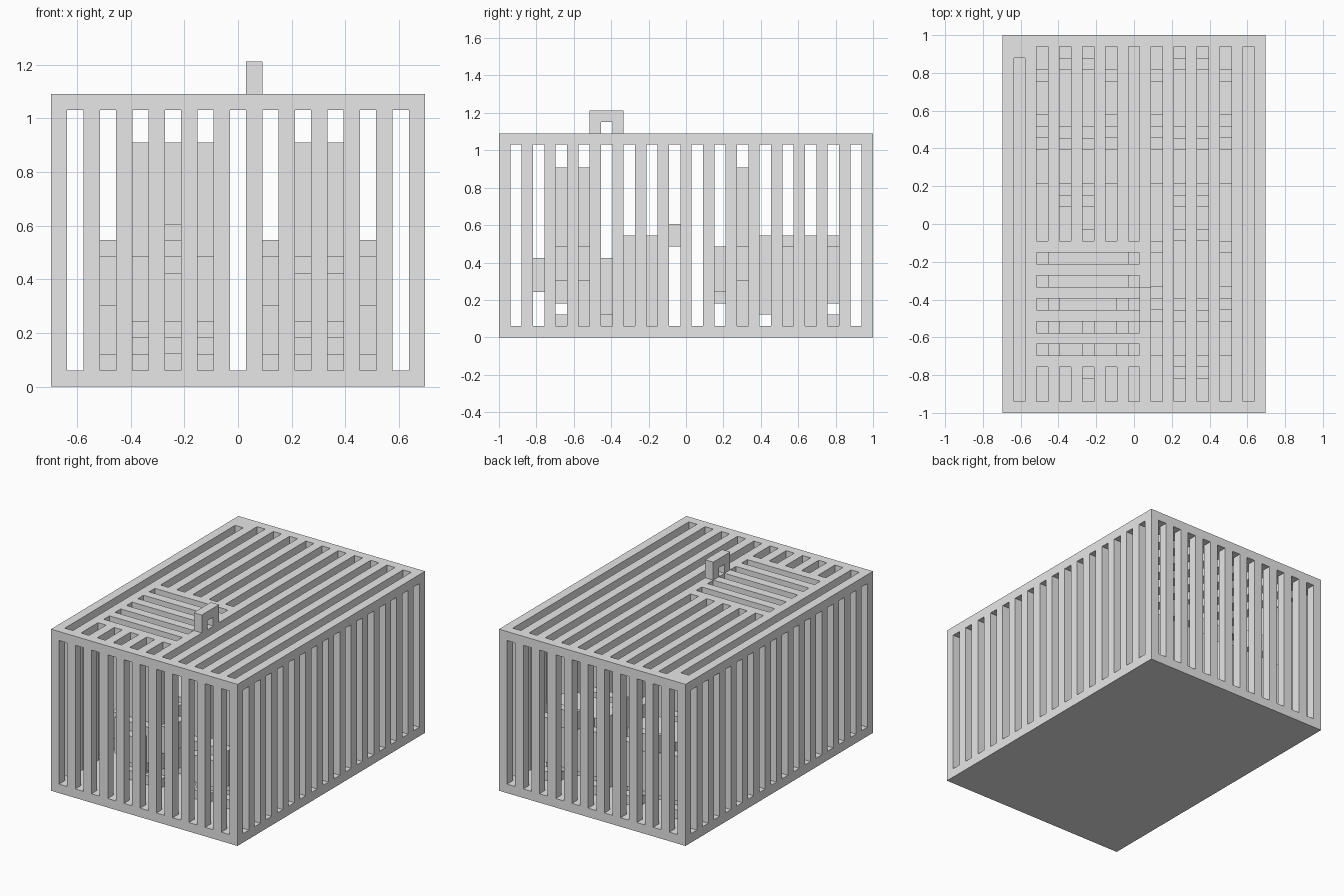
import bpy
import bmesh
from mathutils import Matrix, Vector

old = bpy.data.objects.get("Cube")
if old:
    bpy.data.objects.remove(old, do_unlink=True)

# Everything sits on a block grid: columns (x), rows (y), layers (z)
COLS, ROWS, LAYERS = 23, 33, 18
UNIT = 2 / ROWS
ORIGIN = Vector((COLS / 2, ROWS / 2, 0))

grey = bpy.data.materials.new("plain grey")
grey.use_nodes = True
shade = (0.8, 0.8, 0.8, 1)
grey.diffuse_color = shade
grey.node_tree.nodes["Principled BSDF"].inputs["Base Color"].default_value = shade


def blocks(name, boxes):
    """One object made of boxes, each given as (low corner, high corner) in grid units."""
    bm = bmesh.new()
    for low, high in boxes:
        low, high = Vector(low), Vector(high)
        middle = ((low + high) / 2 - ORIGIN) * UNIT
        size = (high - low) * UNIT
        bmesh.ops.create_cube(bm, size=1, matrix=Matrix.Translation(middle) @ Matrix.Diagonal(size).to_4x4())
    mesh = bpy.data.meshes.new(name)
    bm.to_mesh(mesh)
    bm.free()
    mesh.materials.append(grey)
    obj = bpy.data.objects.new(name, mesh)
    bpy.context.collection.objects.link(obj)
    return obj


def carve(target, boxes):
    """Cut the boxes out of the target and discard the cutter."""
    cutter = blocks("cutter", boxes)
    cutter.hide_render = True
    mod = target.modifiers.new("cut", "BOOLEAN")
    mod.operation = "DIFFERENCE"
    mod.solver = "EXACT"
    mod.object = cutter
    bpy.context.view_layer.objects.active = target
    bpy.ops.object.modifier_apply(modifier=mod.name)
    bpy.data.objects.remove(cutter, do_unlink=True)


# Cage: a hollow box with slots through every wall but the floor
cage = blocks("cage", [((0, 0, 0), (COLS, ROWS, LAYERS))])
top = LAYERS - 1
carve(cage, [((1, 1, 1), (COLS - 1, ROWS - 1, top))])
carve(cage, [((-1, r, 1), (COLS + 1, r + 1, top)) for r in range(1, ROWS, 2)])
carve(cage, [((c, -1, 1), (c + 1, ROWS + 1, top)) for c in range(1, COLS, 2)])

# Roof slots: long ones, plus a hatch area with crosswise slots
spans = [(1, 1, 2, 31)]
for c in range(3, 12, 2):
    spans += [(c, 1, c + 1, 4), (c, 15, c + 1, 32)]
spans += [(c, 1, c + 1, 32) for c in range(13, 22, 2)]
spans += [(3, r, 12, r + 1) for r in range(5, 14, 2)]
carve(cage, [((a, b, top - 0.5), (c, d, top + 2)) for a, b, c, d in spans])

# Hatch handle
handle = blocks("hatch_handle", [((12, 8, 18), (13, 11, 20))])
carve(handle, [((11, 9, 17), (14, 10, 19))])

# Rabbit parts on the centre line: half width, row range, layer range
CENTRE = {
    "nose": (1.5, 0, 1, 4, 7),
    "chin": (1.5, 1, 2, 3, 4),
    "face": (2.5, 1, 2, 4, 8),
    "head": (2.5, 2, 5, 3, 8),
    "cheeks": (3.5, 2, 5, 5, 8),
    "chest": (2.5, 5, 6, 2, 9),
    "neck": (2.5, 6, 7, 2, 7),
    "body": (2.5, 7, 11, 2, 9),
    "rump": (2.5, 11, 12, 3, 9),
    "tail": (1.5, 12, 13, 8, 10),
}
# Mirrored parts: inner and outer x, row range, layer range
PAIRS = {
    "ear": (0.5, 2.5, 2, 5, 8, 15),
    "front_leg": (0.5, 2.5, 3, 5, 2, 3),
    "front_paw": (0.5, 2.5, 2, 5, 1, 2),
    "hind_foot": (1.5, 3.5, 6, 12, 1, 2),
    "thigh": (2.5, 3.5, 7, 11, 2, 8),
    "thigh_top": (2.5, 3.5, 8, 11, 8, 9),
    "thigh_back": (2.5, 3.5, 11, 12, 3, 8),
}


def rabbit(name, column, row):
    x = column + 0.5
    boxes = [((x - w, row + a, lo), (x + w, row + b, hi)) for w, a, b, lo, hi in CENTRE.values()]
    for near, far, a, b, lo, hi in PAIRS.values():
        boxes.append(((x + near, row + a, lo), (x + far, row + b, hi)))
        boxes.append(((x - far, row + a, lo), (x - near, row + b, hi)))
    return blocks(name, boxes)


# Four rabbits facing the front
rabbit("rabbit_front_right", 7, 3)
rabbit("rabbit_front_left", 16, 3)
rabbit("rabbit_back_right", 6, 18)
rabbit("rabbit_back_left", 16, 18)
